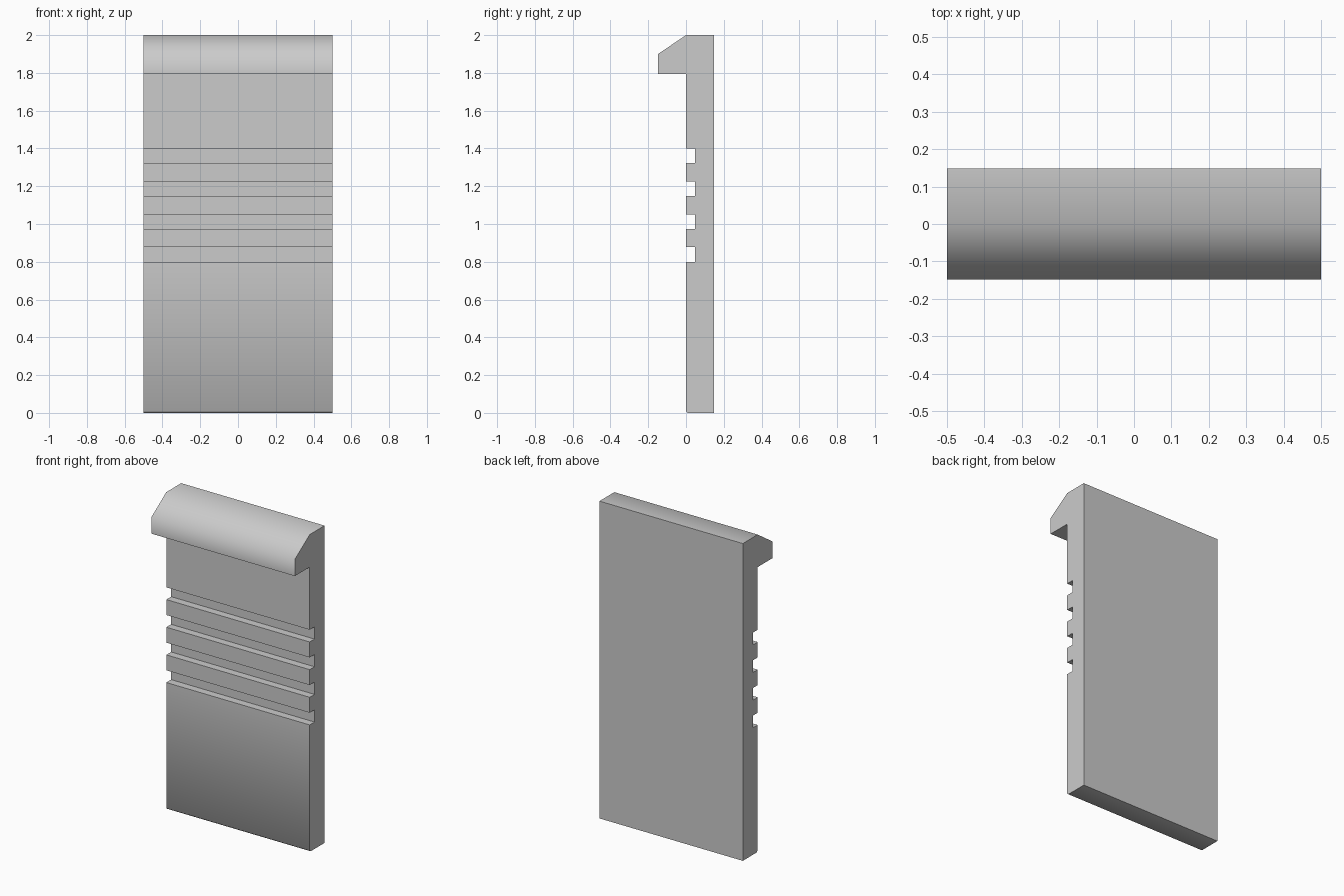
import bpy, bmesh, math

if "Cube" in bpy.data.objects:
    bpy.data.objects.remove(bpy.data.objects["Cube"])

WIDTH = 1.0
FRONT, BACK, LIP = 0.0, 0.148, -0.148
GROOVES, PITCH, GROOVE_H, GROOVE_D = 4, 0.1743, 0.077, 0.048

# Side profile (y, z): bottom edge with a tiny front chamfer
profile = [(BACK, 0), (FRONT + 0.01, 0), (FRONT, 0.01)]

# Horizontal grooves up the front
for i in range(GROOVES):
    z = 0.80 + i * PITCH
    profile += [(FRONT, z), (GROOVE_D, z),
                (GROOVE_D, z + GROOVE_H), (FRONT, z + GROOVE_H)]

# Overhanging lip with sloped top
profile += [(FRONT, 1.795), (LIP, 1.795), (LIP, 1.90), (FRONT, 2.0), (BACK, 2.0)]

# Extrude the profile across the width
bm = bmesh.new()
side = bm.faces.new([bm.verts.new((-WIDTH / 2, y, z)) for y, z in profile])
ext = bmesh.ops.extrude_face_region(bm, geom=[side], use_keep_orig=True)
bmesh.ops.translate(bm, vec=(WIDTH, 0, 0),
                    verts=[g for g in ext["geom"] if isinstance(g, bmesh.types.BMVert)])
bmesh.ops.recalc_face_normals(bm, faces=bm.faces)
mesh = bpy.data.meshes.new("grooved_panel")
bm.to_mesh(mesh)
bm.free()

panel = bpy.data.objects.new("grooved_panel", mesh)
bpy.context.collection.objects.link(panel)
bpy.context.view_layer.objects.active = panel
panel.select_set(True)
bpy.ops.object.shade_smooth_by_angle(angle=math.radians(60))
